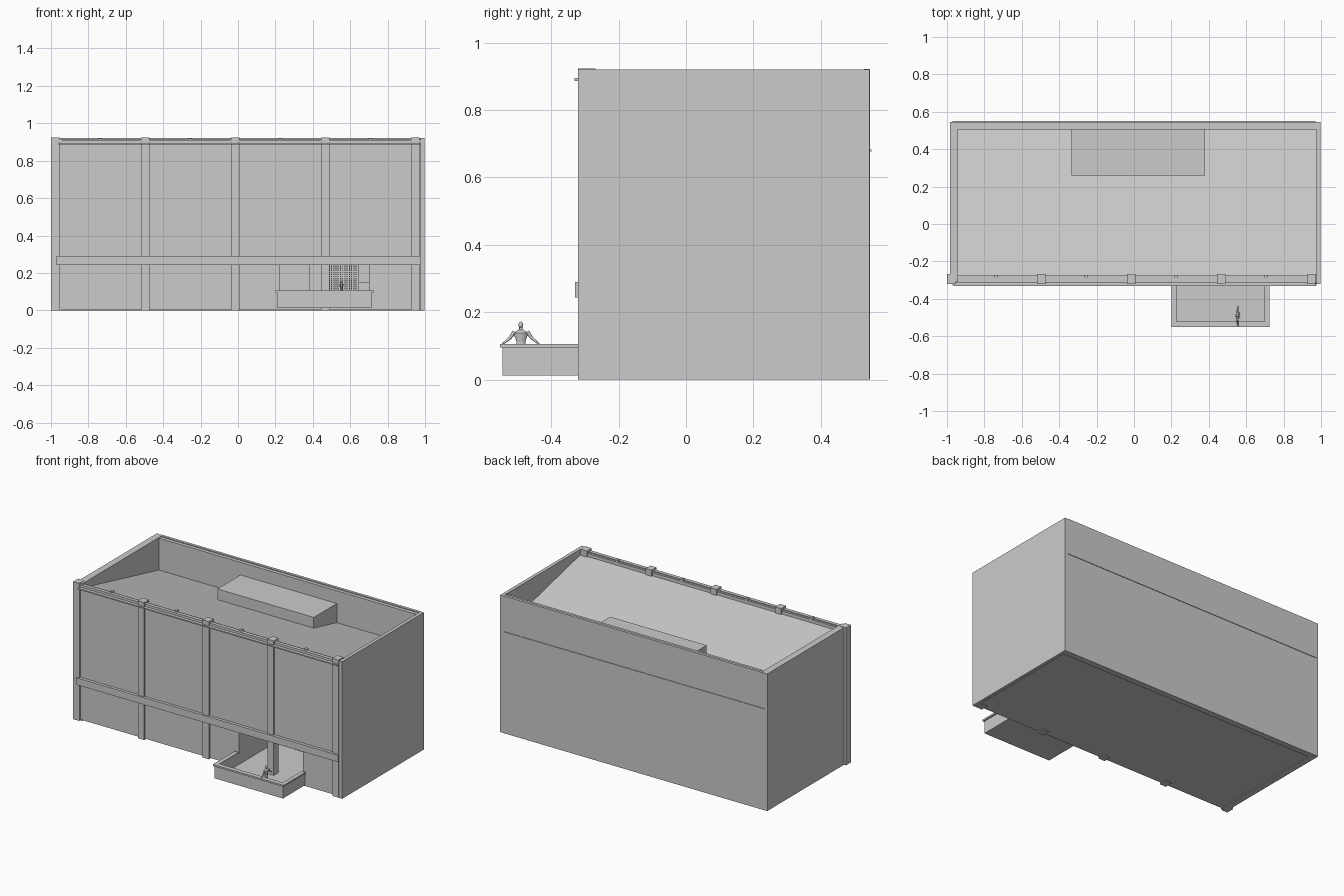
import bpy, bmesh, math
from mathutils import Vector

# One flat colour for the whole model
grey = bpy.data.materials.new("light_grey")
grey.diffuse_color = (0.6, 0.6, 0.6, 1)


def finish(name, bm):
    bmesh.ops.recalc_face_normals(bm, faces=bm.faces)
    me = bpy.data.meshes.new(name)
    bm.to_mesh(me)
    bm.free()
    me.materials.append(grey)
    ob = bpy.data.objects.new(name, me)
    bpy.context.collection.objects.link(ob)
    return ob


def add_box(bm, x0, x1, y0, y1, z0, z1):
    vs = bmesh.ops.create_cube(bm, size=1)["verts"]
    for v in vs:
        v.co = ((x0 + x1) / 2 + v.co.x * (x1 - x0),
                (y0 + y1) / 2 + v.co.y * (y1 - y0),
                (z0 + z1) / 2 + v.co.z * (z1 - z0))


def boxes(name, *dims):
    bm = bmesh.new()
    for d in dims:
        add_box(bm, *d)
    return finish(name, bm)


def limb(bm, a, b, r0, r1, flat=1.0):
    """Tapered eight-sided rod from a to b."""
    a, b = Vector(a), Vector(b)
    d = b - a
    vs = bmesh.ops.create_cone(bm, cap_ends=True, segments=8, radius1=r0,
                               radius2=r1, depth=d.length)["verts"]
    q = d.to_track_quat('Z', 'Y')
    for v in vs:
        p = q @ v.co
        p.x *= flat
        v.co = p + (a + b) / 2


# Outer walls and base
boxes("floor_slab", (-0.985, 0.98, -0.308, 0.53, 0.005, 0.02))
boxes("right_wall", (0.975, 0.998, -0.32, 0.545, 0, 0.92))
boxes("left_wall", (-0.985, -0.94, -0.31, 0.545, 0, 0.92))
boxes("back_wall", (-0.98, 0.98, 0.505, 0.546, 0, 0.915))
boxes("back_parapet_cap", (-0.94, 0.975, 0.528, 0.546, 0.91, 0.921))
boxes("front_wall",
      (-0.985, 0.225, -0.31, -0.275, 0.012, 0.905),
      (0.70, 0.98, -0.31, -0.275, 0.012, 0.905),
      (0.225, 0.70, -0.31, -0.275, 0.245, 0.905))

# Sloping roof, falling toward the back
bm = bmesh.new()
prof = [(-0.28, 0.885), (0.51, 0.70), (0.51, 0.66), (-0.28, 0.845)]
face = bm.faces.new([bm.verts.new((-0.95, y, z)) for y, z in prof])
ext = bmesh.ops.extrude_face_region(bm, geom=[face])["geom"]
bmesh.ops.translate(bm, vec=(1.93, 0, 0),
                    verts=[g for g in ext if isinstance(g, bmesh.types.BMVert)])
finish("sloping_roof", bm)
boxes("roof_plant_box", (-0.335, 0.38, 0.26, 0.507, 0.68, 0.83))

# Pilasters on the front, with small posts between them
pil = [-0.977 + 0.481 * i for i in range(5)]
boxes("front_pilasters", *[(x - 0.023, x + 0.023, -0.32, -0.268, 0, 0.923) for x in pil])
boxes("small_roof_posts", *[(x + 0.2305, x + 0.2505, -0.296, -0.274, 0.88, 0.918)
                            for x in pil[:4]])
boxes("front_parapet_rail", (-0.96, 0.975, -0.312, -0.288, 0.9, 0.911))

# Horizontal trims
boxes("front_band", (-0.97, 0.975, -0.33, -0.305, 0.243, 0.29))
boxes("front_cornice", (-0.96, 0.972, -0.331, -0.305, 0.886, 0.894))
boxes("back_trim", (-0.97, 0.97, 0.54, 0.55, 0.676, 0.683))

# Entrance room behind the opening
boxes("entrance_room",
      (0.20, 0.225, -0.28, 0.11, 0.015, 0.26),
      (0.70, 0.72, -0.28, 0.11, 0.015, 0.26),
      (0.20, 0.38, 0.10, 0.12, 0.015, 0.26),
      (0.38, 0.72, 0.06, 0.12, 0.015, 0.26),
      (0.20, 0.72, -0.28, 0.12, 0.25, 0.26))
boxes("entrance_rail", (0.645, 0.70, 0.03, 0.06, 0.02, 0.15))

# Grille in the back of the entrance
bars = [(0.49 + 0.155 * i / 16 - 0.002, 0.49 + 0.155 * i / 16 + 0.002,
         0.05, 0.062, 0.02, 0.245) for i in range(17)]
bars += [(0.49, 0.645, 0.052, 0.062, 0.03 + 0.011 * i, 0.034 + 0.011 * i)
         for i in range(20)]
boxes("entrance_grille", *bars)

# Terrace with low walls and a cap
boxes("terrace_floor", (0.208, 0.715, -0.545, -0.30, 0.012, 0.02))
boxes("terrace_walls",
      (0.208, 0.225, -0.545, -0.31, 0.013, 0.096),
      (0.70, 0.715, -0.545, -0.31, 0.013, 0.096),
      (0.208, 0.715, -0.545, -0.525, 0.013, 0.096))
boxes("terrace_cap",
      (0.20, 0.228, -0.552, -0.32, 0.095, 0.106),
      (0.698, 0.725, -0.552, -0.32, 0.095, 0.106),
      (0.20, 0.725, -0.552, -0.522, 0.095, 0.106))

# Standing figure with arms held out
px, py = 0.553, -0.49
bm = bmesh.new()
limb(bm, (px, py, 0.088), (px, py, 0.112), 0.016, 0.013, 0.6)
limb(bm, (px, py, 0.112), (px, py, 0.138), 0.013, 0.022, 0.5)
limb(bm, (px, py, 0.138), (px, py, 0.148), 0.022, 0.007, 0.5)
limb(bm, (px, py, 0.146), (px, py, 0.157), 0.005, 0.005)
head = bmesh.ops.create_uvsphere(bm, u_segments=10, v_segments=8, radius=0.009)["verts"]
for v in head:
    v.co = (px + v.co.x, py + v.co.y * 0.8, 0.162 + v.co.z * 1.1)
for s in (-1, 1):
    limb(bm, (px, py + s * 0.007, 0.092), (px, py + s * 0.012, 0.022), 0.008, 0.005)
    limb(bm, (px - 0.004, py + s * 0.012, 0.023), (px + 0.014, py + s * 0.013, 0.022), 0.004, 0.003)
    limb(bm, (px, py + s * 0.019, 0.142), (px, py + s * 0.033, 0.122), 0.006, 0.0045)
    limb(bm, (px, py + s * 0.033, 0.122), (px + 0.004, py + s * 0.054, 0.106), 0.0045, 0.0025)
fig = finish("standing_figure", bm)
for o in bpy.context.selected_objects:
    o.select_set(False)
fig.select_set(True)
bpy.context.view_layer.objects.active = fig
bpy.ops.object.shade_smooth_by_angle(angle=math.radians(50))
